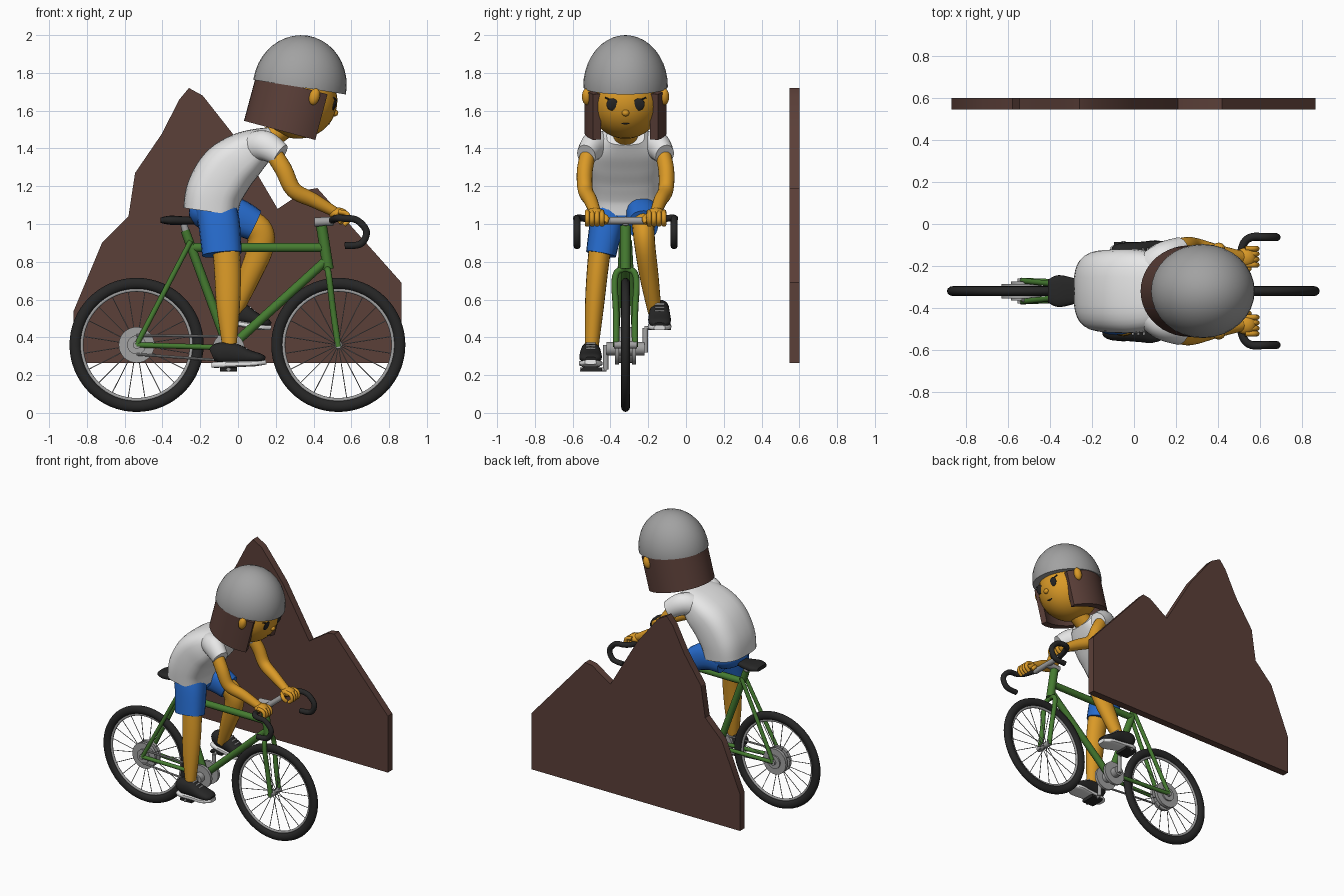
import bpy, bmesh, math
from math import sin, cos, pi, radians
from mathutils import Vector, Matrix

cube = bpy.data.objects.get("Cube")
if cube:
    bpy.data.objects.remove(cube)

YC = -0.32  # the bicycle's own centre plane


def material(name, *rgb):
    m = bpy.data.materials.new(name)
    m.use_nodes = True
    m.diffuse_color = (*rgb, 1)
    m.node_tree.nodes["Principled BSDF"].inputs["Base Color"].default_value = (*rgb, 1)
    return m


SKIN = material("skin", .70, .32, .02)
BROWN = material("brown", .105, .05, .04)
WHITE = material("white", .83, .83, .83)
GREY = material("grey", .36, .36, .36)
BLACK = material("black", .02, .02, .02)
BLUE = material("blue", .02, .15, .62)
GREEN = material("green", .06, .2, .03)


def finish(name, bm, mat, matrix=None, angle=40):
    bmesh.ops.recalc_face_normals(bm, faces=bm.faces)
    me = bpy.data.meshes.new(name)
    bm.to_mesh(me)
    bm.free()
    if matrix:
        me.transform(matrix)
    me.materials.append(mat)
    me.shade_smooth()
    me.set_sharp_from_angle(angle=radians(angle))
    ob = bpy.data.objects.new(name, me)
    bpy.context.collection.objects.link(ob)
    return ob


def spline(pts, steps=5):
    """Smooth curve through points of any dimension."""
    p = [pts[0], *pts, pts[-1]]
    out = []
    for i in range(1, len(p) - 2):
        for k in range(steps):
            t = k / steps
            out.append([.5 * (2 * b + (c - a) * t + (2 * a - 5 * b + 4 * c - d) * t * t
                        + (3 * b - a - 3 * c + d) * t ** 3)
                        for a, b, c, d in zip(*p[i - 1:i + 3])])
    return out + [list(pts[-1])]


def loft(name, pts, mat, power=2, sides=20):
    """Skin over rings; each point is x, y, z, half depth, half width."""
    pts = spline(pts)
    bm = bmesh.new()
    rings = []
    for i, p in enumerate(pts):
        a, b = pts[max(i - 1, 0)], pts[min(i + 1, len(pts) - 1)]
        t = (Vector(b[:3]) - Vector(a[:3])).normalized()
        side = (Vector((0, 1, 0)) - t * t.y).normalized()
        n = side.cross(t)
        ring = []
        for k in range(sides):
            c, s = cos(2 * pi * k / sides), sin(2 * pi * k / sides)
            u = math.copysign(abs(c) ** (2 / power), c) * p[3]
            v = math.copysign(abs(s) ** (2 / power), s) * p[4]
            ring.append(bm.verts.new(Vector(p[:3]) + n * u + side * v))
        rings.append(ring)
    for r, q in zip(rings, rings[1:]):
        for k in range(sides):
            j = (k + 1) % sides
            bm.faces.new((r[k], r[j], q[j], q[k]))
    bm.faces.new(rings[0])
    bm.faces.new(rings[-1])
    return finish(name, bm, mat)


def rods(name, segments, r, mat, sides=14, r2=None):
    """Straight round bars between pairs of points."""
    bm = bmesh.new()
    for a, b in segments:
        a, b = Vector(a), Vector(b)
        m = Matrix.Translation((a + b) / 2) @ (b - a).to_track_quat('Z', 'Y').to_matrix().to_4x4()
        bmesh.ops.create_cone(bm, cap_ends=True, segments=sides, radius1=r,
                              radius2=r2 or r, depth=(b - a).length, matrix=m)
    return finish(name, bm, mat)


def tube(name, pts, r, mat):
    cu = bpy.data.curves.new(name, 'CURVE')
    cu.dimensions = '3D'
    cu.bevel_depth, cu.bevel_resolution, cu.use_fill_caps = r, 3, True
    pts = spline(pts, 6)
    s = cu.splines.new('POLY')
    s.points.add(len(pts) - 1)
    for q, p in zip(s.points, pts):
        q.co = (*p, 1)
    cu.materials.append(mat)
    ob = bpy.data.objects.new(name, cu)
    bpy.context.collection.objects.link(ob)


def ball(name, centre, size, mat, matrix=Matrix(), cut=False):
    bm = bmesh.new()
    bmesh.ops.create_uvsphere(bm, u_segments=32, v_segments=20, radius=1)
    if cut:
        bmesh.ops.bisect_plane(bm, geom=bm.verts[:] + bm.edges[:] + bm.faces[:],
                               plane_co=(0, 0, -.02), plane_no=(0, 0, 1), clear_inner=True)
        bmesh.ops.holes_fill(bm, edges=bm.edges[:])
    return finish(name, bm, mat, matrix @ Matrix.Translation(centre) @ Matrix.Diagonal((*size, 1)))


def prism(name, pts, push, mat, matrix=None):
    bm = bmesh.new()
    face = bm.faces.new([bm.verts.new(p) for p in pts])
    new = bmesh.ops.extrude_face_region(bm, geom=[face])["geom"]
    bmesh.ops.translate(bm, vec=push, verts=[v for v in new if isinstance(v, bmesh.types.BMVert)])
    return finish(name, bm, mat, matrix, 25)


# Mountain backdrop
ridge = [(-.87, .265), (-.87, .54), (-.72, .9), (-.58, 1.04), (-.545, 1.27), (-.405, 1.475),
         (-.31, 1.66), (-.26, 1.72), (-.187, 1.68), (-.01, 1.455), (.21, 1.08), (.36, 1.18),
         (.42, 1.19), (.865, .69), (.865, .265)]
prism("mountain", [(x, .547, z) for x, z in ridge], (0, .053, 0), BROWN)

# Wheels
HUBS = {"rear": -.537, "front": .531}
for end, x in HUBS.items():
    for part, major, minor, mat in (("tyre", .325, .03, BLACK), ("rim", .291, .01, GREY)):
        bpy.ops.mesh.primitive_torus_add(major_segments=64, minor_segments=12, major_radius=major,
                                         minor_radius=minor, location=(x, YC, .36),
                                         rotation=(pi / 2, 0, 0))
        ob = bpy.context.object
        ob.name = end + "_" + part
        ob.scale.z = .8
        ob.data.materials.append(mat)
        ob.data.shade_smooth()
    spokes = []
    for k in range(20):
        a = 2 * pi * (k + .5) / 20
        spokes.append(((x, YC + .02 * (-1) ** k, .36), (x + .29 * cos(a), YC, .36 + .29 * sin(a))))
    rods(end + "_spokes", spokes, .0025, GREY, 6)
    rods(end + "_hub", [((x, YC - .06, .36), (x, YC + .06, .36))], .02, GREY)
for s in (-1, 1):
    rods("rear_disc", [((HUBS["rear"], YC + s * .012, .36), (HUBS["rear"], YC + s * .035, .36))],
         .095, GREY, 32)
    rods("rear_cog", [((HUBS["rear"], YC, .36), (HUBS["rear"], YC + s * .045, .36))], .05, GREY, 24)

# Frame
BB = (-.05, YC, .34)
SEAT = (-.26, YC, .91)
rods("main_tubes", [((-.28, YC, .965), BB), ((-.25, YC, .875), (.455, YC, .875)),
                    ((.47, YC, .81), BB)], .024, GREEN)
rods("head_tube", [((.442, YC, .99), (.478, YC, .76))], .029, GREEN)
for s in (-1, 1):
    y = YC + s * .05
    rods("rear_stays", [((-.25, YC + s * .02, .91), (-.537, y, .36)),
                        ((-.537, y, .36), (-.05, YC + s * .03, .345))], .014, GREEN)
    tube("fork_blade", [(.472, YC, .765), (.478, YC + s * .045, .745), (.487, YC + s * .058, .68),
                        (.505, y, .53), (.531, y, .35)], .017, GREEN)

# Saddle
rods("seat_post", [((-.26, YC, .9), (-.29, YC, 1.01))], .019, GREY)
loft("saddle", [(-.41, YC, 1.02, .014, .055), (-.36, YC, 1.02, .024, .076), (-.28, YC, 1.018, .022, .06),
                (-.19, YC, 1.018, .018, .03), (-.1, YC, 1.018, .014, .022)], BLACK, 3)

# Handlebar
rods("stem", [((.405, YC, 1.01), (.505, YC, 1.015))], .024, GREY)
rods("bar_centre", [((.5, YC - .13, 1.018), (.5, YC + .13, 1.018))], .02, GREY)
for s in (-1, 1):
    w = YC + s * .257
    tube("drop_bar", [(.5, YC + s * .12, 1.02), (.52, YC + s * .22, 1.03), (.56, w, 1.03), (.63, w, 1.02),
                      (.68, w, .96), (.65, w, .895), (.565, w, .885)], .019, BLACK)

# Drivetrain
x, _, z = BB
rods("bottom_axle", [((x, YC - .1, z), (x, YC + .1, z))], .035, GREY, 20)
rods("chainring", [((x, YC - .055, z), (x, YC - .035, z)), ((x, YC + .035, z), (x, YC + .055, z))],
     .085, GREY, 32)
rods("chain", [((-.537, YC - .045, .36 + d), (x, YC - .045, z + d * 1.3)) for d in (-.05, .05)], .007, GREY, 8)
for s in (-1, 1):
    end = z + s * .11
    rods("crank", [((x, YC + s * .105, z - s * .02), (x, YC + s * .105, end))], .014, GREY)
    rods("pedal_axle", [((x, YC + s * .1, end), (x, YC + s * .24, end))], .01, GREY)
    loft("pedal", [(x - .045, YC + s * .18, end, .012, .055), (x + .045, YC + s * .18, end, .012, .055)],
         BLACK, 5)

# Shirt, neck and arms
loft("shirt", [(-.145, YC, 1.065, .145, .185), (-.125, YC, 1.17, .15, .195), (-.06, YC, 1.28, .15, .2),
               (.03, YC, 1.36, .13, .198), (.12, YC, 1.42, .095, .17), (.19, YC, 1.465, .055, .1)],
     WHITE, 3, 32)
loft("neck", [(.12, YC, 1.42, .06, .065), (.31, YC, 1.56, .06, .065)], SKIN)
for s in (-1, 1):
    loft("sleeve", [(.07, YC + s * .1, 1.4, .08, .08), (.14, YC + s * .165, 1.415, .08, .07),
                    (.225, YC + s * .208, 1.365, .062, .052)], WHITE)
    loft("arm", [(.17, YC + s * .19, 1.4, .045, .042), (.24, YC + s * .215, 1.29, .046, .042),
                 (.295, YC + s * .213, 1.18, .043, .04), (.4, YC + s * .185, 1.125, .038, .036),
                 (.52, YC + s * .16, 1.06, .026, .03)], SKIN)
    ball("palm", (.53, YC + s * .16, 1.055), (.05, .046, .032), SKIN)
    for k in range(4):
        y = YC + s * (.125 + .026 * k)
        tube("finger", [(.53, y, 1.065), (.575, y, 1.055), (.585, y, 1.02), (.56, y, .995)], .013, SKIN)
    tube("thumb", [(.5, YC + s * .13, 1.05), (.53, YC + s * .1, 1.03), (.55, YC + s * .11, 1.005)], .014, SKIN)

# Shorts and legs: right stretched down, left bent up
ball("hips", (-.13, YC, 1.06), (.13, .165, .1), BLUE)
loft("right_shorts", [(-.12, -.4, 1.1, .11, .09), (-.1, -.42, 1.0, .11, .09), (-.085, -.45, .84, .105, .08)],
     BLUE, 2.4)
loft("right_leg", [(-.065, -.45, .92, .072, .06), (-.055, -.47, .74, .07, .056),
                   (-.052, -.485, .56, .062, .05), (-.045, -.5, .34, .036, .036)], SKIN)
loft("left_shorts", [(-.14, -.25, 1.04, .1, .09), (-.03, -.235, 1.045, .1, .085), (.085, -.225, .995, .084, .078)],
     BLUE, 2.4)
loft("left_leg", [(.02, -.23, 1.02, .07, .06), (.105, -.225, .97, .075, .058), (.12, -.217, .88, .07, .055),
                  (.06, -.195, .72, .058, .05), (-.015, -.165, .53, .036, .036)], SKIN)

# Shoes
for name, y, dx, dz, tilt in (("right", -.505, 0, .245, -.04), ("left", -.14, .025, .455, .15)):
    place = Matrix.Translation((dx, y, dz)) @ Matrix.Rotation(tilt, 4, 'Y')
    upper = loft(name + "_shoe", [(-.135, 0, .065, .035, .035), (-.1, 0, .075, .055, .05),
                                  (-.02, 0, .07, .055, .054), (.06, 0, .05, .036, .06),
                                  (.12, 0, .04, .024, .055), (.145, 0, .034, .012, .03)], BLACK, 2.4)
    sole = loft(name + "_sole", [(-.14, 0, .014, .014, .03), (-.1, 0, .014, .016, .048),
                                 (0, 0, .014, .016, .054), (.09, 0, .014, .016, .062),
                                 (.15, 0, .018, .012, .03)], WHITE, 4)
    laces = rods(name + "_laces", [((xx, -.025, zz), (xx, .025, zz))
                                   for xx, zz in ((.0, .122), (.025, .109), (.05, .094))], .005, WHITE, 8)
    for ob in (upper, sole, laces):
        ob.data.transform(place)

# Head, pitched forward
HEAD = Matrix.Translation((.33, YC, 1.725)) @ Matrix.Rotation(radians(15), 4, 'Y')
ball("head", (0, 0, -.07), (.215, .198, .205), SKIN, HEAD)
arc = [radians(52 + 256 * k / 32) for k in range(33)]
hair = [(.242 * cos(a), .218 * sin(a), 0) for a in arc] + \
       [(.225 * cos(a), .165 * sin(a), 0) for a in reversed(arc)]
prism("hair", hair, (0, 0, -.25), BROWN, HEAD)
tilt = Matrix.Translation((.327, YC, 1.73)) @ Matrix.Rotation(radians(9), 4, 'Y')
ball("helmet", (0, 0, 0), (.248, .224, .27), GREY, tilt, cut=True)
ball("nose", (.212, 0, -.085), (.018, .02, .018), SKIN, HEAD)
for s in (-1, 1):
    ball("ear", (.085, s * .205, -.03), (.028, .026, .045), SKIN, HEAD)
    ball("eye", (.2, s * .068, -.042), (.008, .031, .033), BLACK, HEAD @ Matrix.Rotation(s * .012, 4, 'Z'))
    tube("eyelash", [HEAD @ Vector((.196, s * .085, -.016)), HEAD @ Vector((.186, s * .108, -.008))], .004, BLACK)
smile = [HEAD @ Vector((.197 - abs(k) * .003, k * .02, -.148 + k * k * .004)) for k in (-2, -1, 0, 1, 2)]
tube("mouth", smile, .0045, BLACK)
